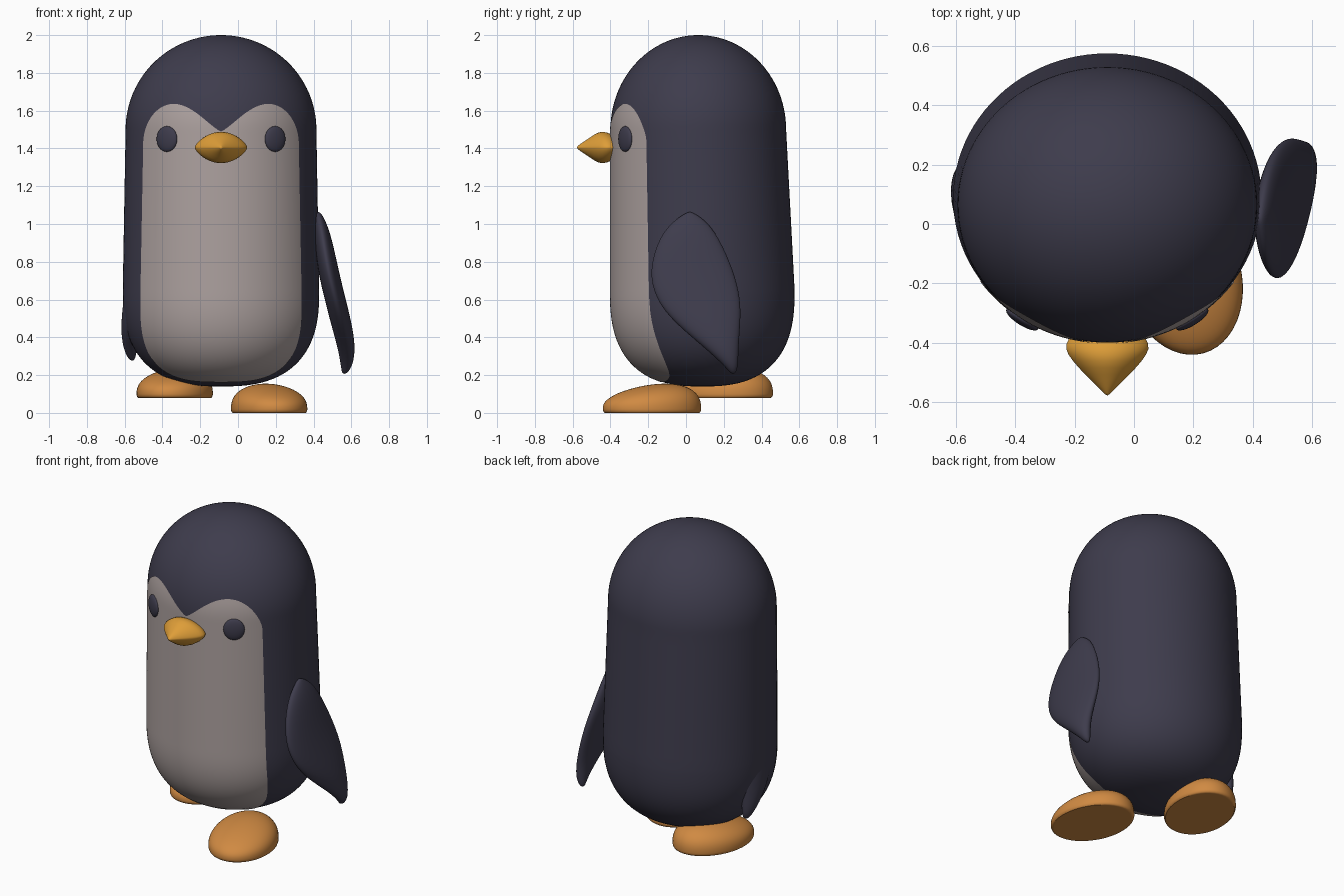
import bpy, bmesh
from math import sin, cos, pi, sqrt, radians, copysign
from mathutils import Matrix, Vector

cube = bpy.data.objects.get("Cube")
if cube:
    bpy.data.objects.remove(cube, do_unlink=True)

CX = -0.09                      # body axis
DOME, HIP = 1.5, 0.65           # heights where the rounded ends begin


def material(name, rgb):
    m = bpy.data.materials.new(name)
    m.use_nodes = True
    m.diffuse_color = (*rgb, 1)
    m.node_tree.nodes["Principled BSDF"].inputs["Base Color"].default_value = (*rgb, 1)
    return m


navy = material("dark_navy", (0.048, 0.045, 0.073))
grey = material("belly_grey", (0.42, 0.36, 0.35))
amber = material("beak_yellow", (0.73, 0.34, 0.04))
orange = material("foot_orange", (0.63, 0.254, 0.055))


def finish(name, bm, mat, subdivide=0, angle=60):
    bmesh.ops.recalc_face_normals(bm, faces=bm.faces)
    mesh = bpy.data.meshes.new(name)
    bm.to_mesh(mesh)
    bm.free()
    mesh.materials.append(mat)
    ob = bpy.data.objects.new(name, mesh)
    bpy.context.collection.objects.link(ob)
    bpy.ops.object.select_all(action="DESELECT")
    ob.select_set(True)
    bpy.context.view_layer.objects.active = ob
    bpy.ops.object.shade_smooth_by_angle(angle=radians(angle))
    if subdivide:
        mod = ob.modifiers.new("smooth", "SUBSURF")
        mod.levels = mod.render_levels = subdivide
    return ob


def loft(rings, closed=True):
    """Bridge equal-length rows of points; closed rows are also capped."""
    bm = bmesh.new()
    rows = [[bm.verts.new(p) for p in ring] for ring in rings]
    n = len(rows[0])
    for a, b in zip(rows, rows[1:]):
        for i in range(n if closed else n - 1):
            j = (i + 1) % n
            bm.faces.new((a[i], a[j], b[j], b[i]))
    if closed:
        bm.faces.new(rows[0])
        bm.faces.new(rows[-1])
    return bm


# Body: elliptical sections, domed head, fuller rounded bottom
def section(z):
    k = min(max((z - HIP) / (DOME - HIP), 0), 1)
    rx, ry, cy = 0.52 - 0.015 * k, 0.4875 - 0.0225 * k, 0.0875 - 0.0225 * k
    s = 1
    if z > DOME:
        s = sqrt(max(1 - ((z - DOME) / 0.5) ** 2, 0))
    elif z < HIP:
        s = max(1 - ((HIP - z) / 0.51) ** 2.6, 0) ** (1 / 2.6)
    return rx * s, ry * s, cy


def body_ring(z, n=96):
    rx, ry, cy = section(z)
    return [(CX + rx * cos(2 * pi * i / n), cy + ry * sin(2 * pi * i / n), z) for i in range(n)]


STEPS = 28
ends = [pi / 2 * i / STEPS for i in range(STEPS)]
heights = [HIP - 0.51 * sin(a) for a in reversed(ends)]
heights += [HIP + (DOME - HIP) * i / 12 for i in range(1, 12)]
heights += [DOME + 0.5 * sin(a) for a in ends] + [1.9999]
finish("body", loft([body_ring(z) for z in heights]), navy)


# Belly and face patch: thin sheet that follows the front of the body
def front(d, z):
    rx, ry, cy = section(z)
    return cy - ry * sqrt(max(1 - (d / rx) ** 2, 0))


def on_front(d, z, lift=0.003):
    e = 0.002
    fx = (front(d + e, z) - front(d - e, z)) / (2 * e)
    fz = (front(d, z + e) - front(d, z - e)) / (2 * e)
    return Vector((CX + d, front(d, z), z)) + Vector((fx, -1, fz)).normalized() * lift


def patch_bottom(u):
    return 0.6 - 0.435 * max(1 - abs(u) ** 3, 0) ** (1 / 3)


def patch_top(u):
    d = abs(u) * 0.41
    if d < 0.25:
        return 1.49 + 0.145 * sin(pi / 2 * d / 0.25) ** 1.25
    return 1.42 + 0.215 * sqrt(max(1 - ((d - 0.25) / 0.16) ** 2, 0))


rows = []
for r in range(61):
    row = []
    for c in range(81):
        u = sin(pi / 2 * (c / 40 - 1))
        lo, hi = patch_bottom(u), patch_top(u)
        z = lo + (hi - lo) * r / 60
        width = 0.425 - 0.015 * min(max((z - 0.6) / 0.8, 0), 1)
        row.append(on_front(u * width, z))
    rows.append(row)
patch = loft(rows, closed=False)
ob = finish("belly_patch", patch, grey, angle=80)
if sum(p.normal.y for p in ob.data.polygons) > 0:
    ob.data.flip_normals()

# Eyes: flattened ovals turned along the face
for side, name in ((1, "left_eye"), (-1, "right_eye")):
    bm = bmesh.new()
    place = (Matrix.Translation(on_front(side * 0.285, 1.45))
             @ Matrix.Rotation(side * radians(32), 4, "Z")
             @ Matrix.Diagonal((0.063, 0.02, 0.068, 1)))
    bmesh.ops.create_uvsphere(bm, u_segments=32, v_segments=16, radius=1, matrix=place)
    finish(name, bm, navy)

# Beak: lens-shaped sections (y, half width, half height)
BEAK = [(-0.33, 0.09, 0.04), (-0.39, 0.135, 0.068), (-0.42, 0.145, 0.082),
        (-0.46, 0.12, 0.087), (-0.51, 0.073, 0.052), (-0.55, 0.031, 0.026),
        (-0.579, 0.004, 0.004)]
rings = []
for y, w, h in BEAK:
    ring = []
    for i in range(32):
        a = 2 * pi * i / 32
        ring.append((CX + w * cos(a), y, 1.405 + h * copysign(abs(sin(a)) ** 1.4, sin(a))))
    rings.append(ring)
finish("beak", loft(rings), amber, subdivide=1, angle=50)

# Flippers: horizontal sections (z, y centre, y radius, x centre, x radius)
FLIPPER = [(1.065, 0.02, 0.01, 0.425, 0.01), (1.02, 0.02, 0.085, 0.435, 0.028),
           (0.93, 0.015, 0.16, 0.45, 0.046), (0.75, 0.028, 0.228, 0.478, 0.056),
           (0.6, 0.065, 0.227, 0.515, 0.056), (0.48, 0.112, 0.178, 0.545, 0.056),
           (0.35, 0.185, 0.093, 0.575, 0.048), (0.25, 0.24, 0.037, 0.577, 0.032),
           (0.205, 0.25, 0.012, 0.562, 0.012)]


def flipper(name, place):
    rings = []
    for z, yc, ry, xc, rx in FLIPPER:
        angles = [2 * pi * i / 24 for i in range(24)]
        rings.append([place(xc, rx * cos(a), yc + ry * sin(a), z) for a in angles])
    finish(name, loft(rings), navy, subdivide=2, angle=180)


def hug(xc, dx, y, z):
    # the right flipper hangs close and bends around the body
    y -= 0.06
    x = 0.575 + (xc - 0.575) * 0.5 + dx - 1.1 * (y - 0.1) ** 2
    return (-x, y, z + 0.07)


flipper("left_flipper", lambda xc, dx, y, z: (xc + dx, y, z))
flipper("right_flipper", hug)

# Feet: flat-soled domes, highest near the heel, mid-step
for name, spot, turn in (("left_foot", (0.165, -0.18, 0), 15),
                         ("right_foot", (-0.335, 0.2, 0.08), -15)):
    bm = bmesh.new()
    bmesh.ops.create_uvsphere(bm, u_segments=48, v_segments=32, radius=1)
    for v in bm.verts:
        x, y, z = v.co
        if z > 0:
            z = 0.13 * z ** 0.8 * (1 + 0.25 * y)
        else:
            z = max(z * 0.08, -0.02)
        v.co = (0.197 * x, 0.265 * y, z + 0.02)
    bm.transform(Matrix.Translation(spot) @ Matrix.Rotation(radians(turn), 4, "Z"))
    finish(name, bm, orange, angle=40)
